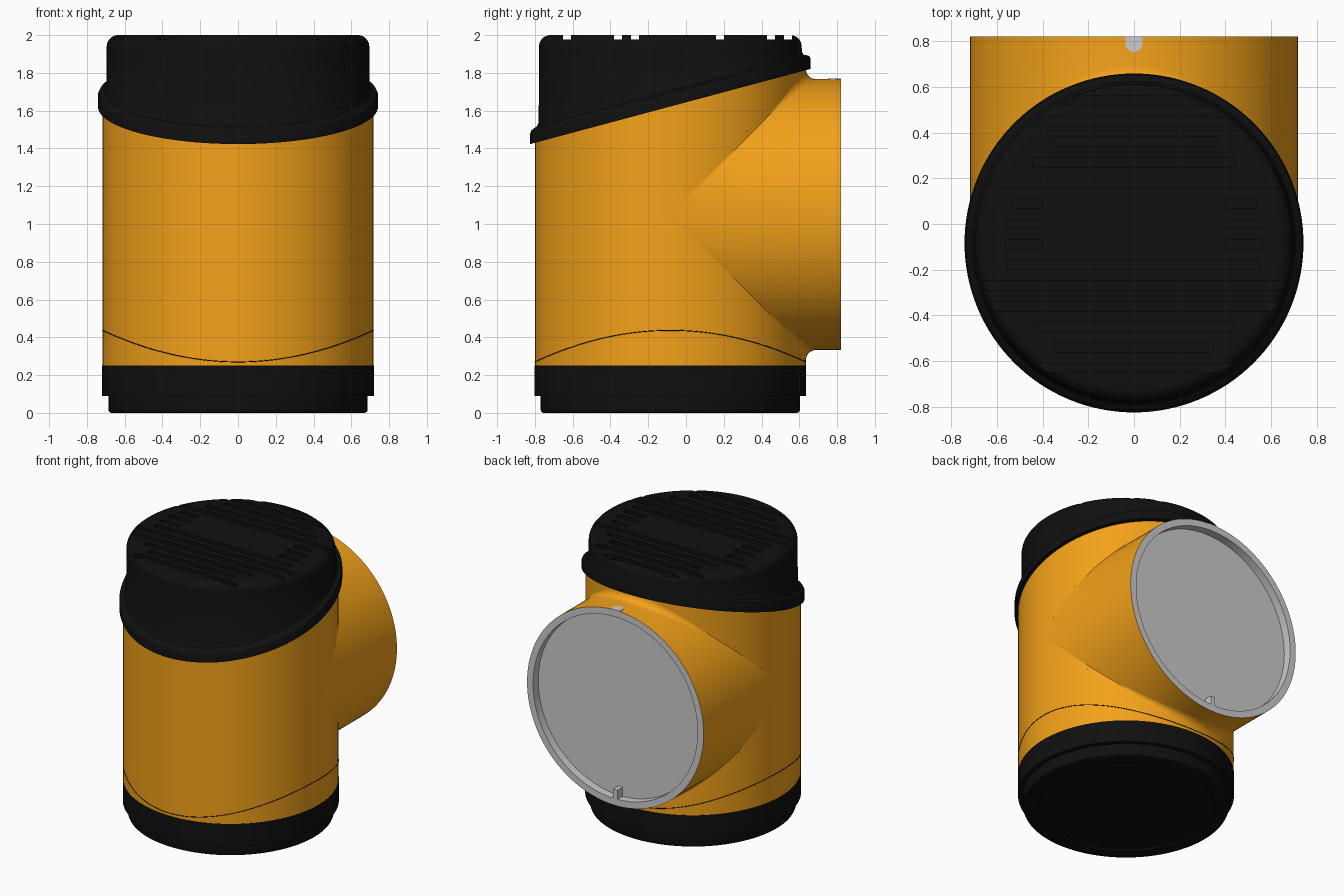
import bpy, bmesh, math
from math import sin, cos, pi, sqrt

if "Cube" in bpy.data.objects:
    bpy.data.objects.remove(bpy.data.objects["Cube"])

N = 128
CY = -0.083          # y of the upright axis
R = 0.717            # radius of both pipes
ZB = 1.05            # height of the side branch axis
SLOPE = math.tan(math.radians(15))


def material(name, rgb):
    m = bpy.data.materials.new(name)
    m.diffuse_color = (*rgb, 1)
    m.use_nodes = True
    m.node_tree.nodes["Principled BSDF"].inputs["Base Color"].default_value = m.diffuse_color
    return m


ORANGE = material("orange_plastic", (0.9, 0.36, 0.01))
BLACK = material("black_plastic", (0.005, 0.005, 0.005))


def finish(name, bm, mat=None, angle=35):
    bmesh.ops.recalc_face_normals(bm, faces=bm.faces)
    me = bpy.data.meshes.new(name)
    bm.to_mesh(me)
    bm.free()
    ob = bpy.data.objects.new(name, me)
    bpy.context.collection.objects.link(ob)
    if mat:
        me.materials.append(mat)
    smooth(ob, angle)
    return ob


def smooth(ob, angle=35):
    bpy.ops.object.select_all(action='DESELECT')
    ob.select_set(True)
    bpy.context.view_layer.objects.active = ob
    bpy.ops.object.shade_smooth_by_angle(angle=math.radians(angle))


def loft(bm, rings, caps=(True, True)):
    loops = [[bm.verts.new(p) for p in ring] for ring in rings]
    for a, b in zip(loops, loops[1:]):
        for i in range(N):
            j = (i + 1) % N
            bm.faces.new((a[i], a[j], b[j], b[i]))
    for use, loop in zip(caps, (loops[0], loops[-1])):
        if use:
            bm.faces.new(loop)


def upright(name, profile, mat):
    """Lathe of (radius, z, slope) points; slope tilts that ring towards the back."""
    bm = bmesh.new()
    rings = []
    for r, z, s in profile:
        ring = []
        for i in range(N):
            t = 2 * pi * i / N
            ring.append((r * cos(t), CY + r * sin(t), z + s * r * sin(t)))
        rings.append(ring)
    loft(bm, rings)
    return finish(name, bm, mat)


def add_box(bm, x0, x1, y0, y1, z0, z1):
    vs = bmesh.ops.create_cube(bm, size=1)["verts"]
    for v in vs:
        v.co = ((x0 + x1) / 2 + v.co.x * (x1 - x0), (y0 + y1) / 2 + v.co.y * (y1 - y0),
                (z0 + z1) / 2 + v.co.z * (z1 - z0))


# Upright pipe with slanted top
upright("main_pipe", [(R, 0.25, 0), (R, 1.64, SLOPE)], ORANGE)

# Base collar with stepped foot
upright("base_collar", [(0.58, 0.01, 0), (0.59, 0, 0), (0.672, 0, 0), (0.682, 0.005, 0),
                        (0.686, 0.015, 0), (0.686, 0.09, 0), (0.719, 0.09, 0),
                        (0.719, 0.25, 0)], BLACK)

# Top cap: slanted flange, straight wall, rounded top edge
profile = [(0.70, 1.622, SLOPE), (0.742, 1.622, SLOPE), (0.742, 1.678, SLOPE),
           (0.736, 1.692, SLOPE), (0.722, 1.70, SLOPE), (0.707, 1.705, SLOPE),
           (0.697, 1.725, SLOPE)]
profile += [(0.635 + 0.06 * cos(a), 1.94 + 0.06 * sin(a), 0)
            for a in [pi / 2 * k / 8 for k in range(9)]]
cap = upright("top_cap", profile, BLACK)

# Grip grooves cut across the cap
bm = bmesh.new()
for k in range(-7, 7):
    y = 0.09 * k
    half = sqrt(max(0.01, 0.6 ** 2 - (y - CY) ** 2)) - 0.04
    if k in (-7, -4, -3, 2, 5, 6):
        spans = [(-0.8, 0.8)]
    elif abs(k) <= 1:
        spans = [(-half, -0.4), (0.4, half)]
    else:
        spans = [(-half, half)]
    for a, b in spans:
        add_box(bm, a, b, y - 0.02, y + 0.02, 1.977, 2.1)
cutter = finish("groove_cutter", bm)
cutter.hide_render = True
mod = cap.modifiers.new("grooves", 'BOOLEAN')
mod.object = cutter
mod.operation = 'DIFFERENCE'
mod.solver = 'EXACT'
bpy.context.view_layer.objects.active = cap
bpy.ops.object.modifier_apply(modifier=mod.name)
bpy.data.objects.remove(cutter)
smooth(cap)

# Side branch: mitred onto the upright pipe with a fillet fading at the sides
bm = bmesh.new()
rings = []
STEPS = 8
for k in range(STEPS + 1):
    th = pi / 2 * k / STEPS
    ring = []
    for i in range(N):
        t = 2 * pi * i / N
        f = 0.055 * sin(t) ** 2
        y0 = CY + sqrt(max(0, R * R - ((R + f) * cos(t)) ** 2))
        rad = R + f * (1 - sin(th))
        ring.append((rad * cos(t), y0 + f * (1 - cos(th)), ZB + rad * sin(t)))
    rings.append(ring)
rings.append([(R * cos(2 * pi * i / N), 0.82, ZB + R * sin(2 * pi * i / N)) for i in range(N)])
loft(bm, rings, caps=(False, False))
finish("side_branch", bm, ORANGE, 50)

# Grey socket: rim, short inner wall and closing disc
bm = bmesh.new()
loft(bm, [[(r * cos(2 * pi * i / N), y, ZB + r * sin(2 * pi * i / N)) for i in range(N)]
          for r, y in ((R, 0.82), (0.668, 0.82), (0.668, 0.76))], caps=(False, True))
finish("branch_socket", bm)

# Locating key at the bottom of the socket
bm = bmesh.new()
add_box(bm, -0.017, 0.017, 0.76, 0.82, ZB - 0.68, ZB - 0.60)
finish("socket_key", bm)

# Round-ended slot mark on top of the branch
bm = bmesh.new()
pts = [(0.037 * cos(a), 0.79 + 0.037 * sin(a)) for a in [pi + pi * k / 16 for k in range(17)]]
pts += [(0.037, 0.82), (-0.037, 0.82)]
bm.faces.new([bm.verts.new((x, y, ZB + R + 0.002)) for x, y in pts])
ext = bmesh.ops.extrude_face_region(bm, geom=bm.faces[:])
for v in ext["geom"]:
    if isinstance(v, bmesh.types.BMVert):
        v.co.z -= 0.02
finish("branch_slot", bm)

# Fine curved seam round the lower pipe
curve = bpy.data.curves.new("lower_seam", 'CURVE')
curve.dimensions = '3D'
curve.bevel_depth = 0.0025
curve.bevel_resolution = 1
sp = curve.splines.new('POLY')
sp.points.add(N - 1)
sp.use_cyclic_u = True
for i, p in enumerate(sp.points):
    t = 2 * pi * i / N
    p.co = (R * cos(t), CY + R * sin(t), 0.437 - 0.167 * sin(t) ** 2, 1)
seam = bpy.data.objects.new("lower_seam", curve)
bpy.context.collection.objects.link(seam)
curve.materials.append(BLACK)
